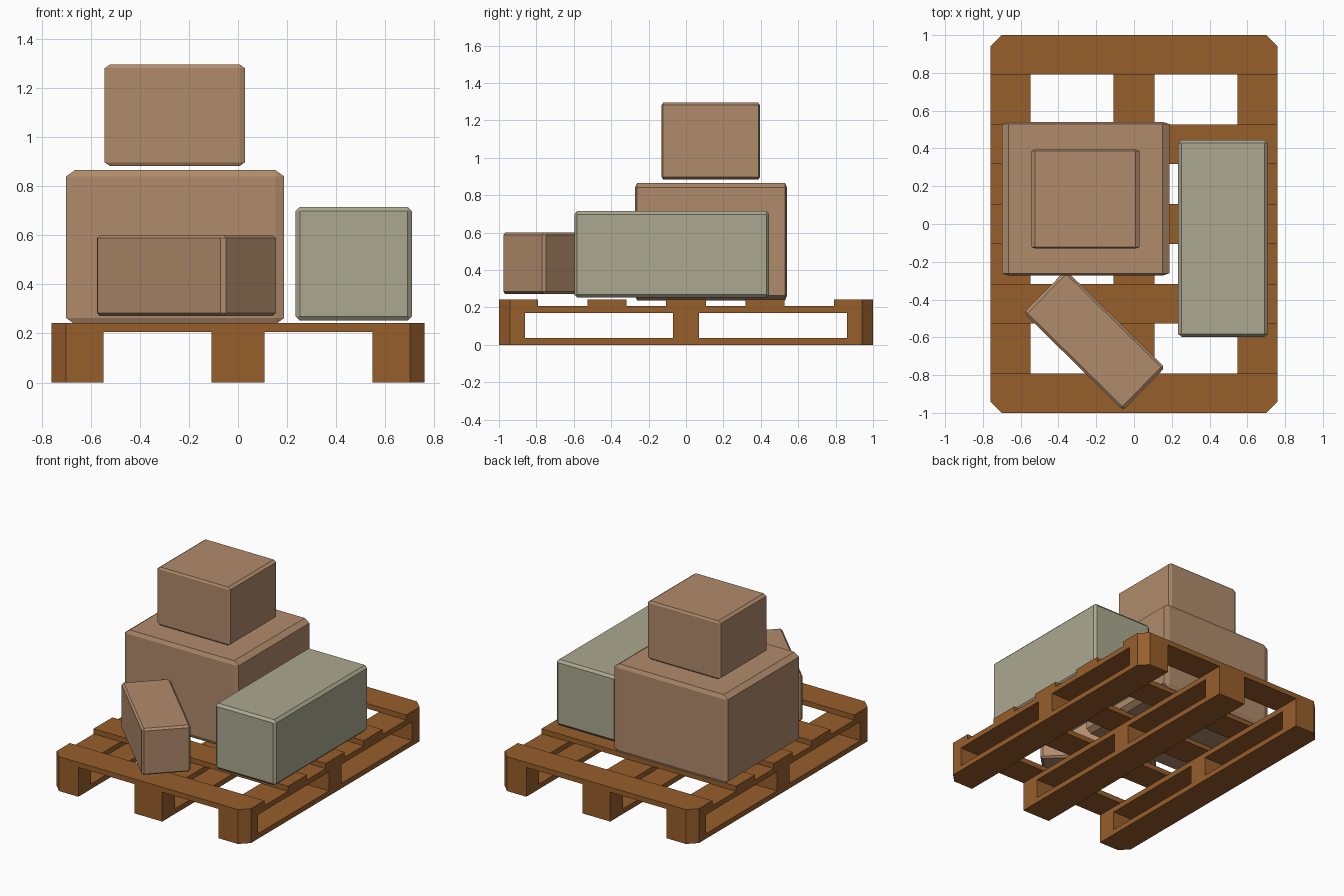
import bpy, bmesh, math
from itertools import product

if "Cube" in bpy.data.objects:
    bpy.data.objects.remove(bpy.data.objects["Cube"])

HX, HY, CUT = 0.76, 1.0, 0.06   # pallet half sizes and corner cut


def material(name, rgb):
    m = bpy.data.materials.new(name)
    m.diffuse_color = (*rgb, 1)
    m.use_nodes = True
    m.node_tree.nodes["Principled BSDF"].inputs["Base Color"].default_value = m.diffuse_color
    return m


wood = material("pallet_wood", (0.31, 0.112, 0.024))
card = material("cardboard", (0.434, 0.258, 0.147))
sage = material("sage_green", (0.41, 0.395, 0.278))


def finish(bm, name, mat):
    bmesh.ops.recalc_face_normals(bm, faces=bm.faces)
    mesh = bpy.data.meshes.new(name)
    bm.to_mesh(mesh)
    bm.free()
    mesh.materials.append(mat)
    ob = bpy.data.objects.new(name, mesh)
    bpy.context.collection.objects.link(ob)
    return ob


def plank(name, x0, x1, y0, y1, z0, z1):
    """Slab whose corners are cut where they meet the pallet's corners."""
    pts = []
    for x, y, along_x in ((x0, y0, False), (x1, y0, True), (x1, y1, False), (x0, y1, True)):
        if abs(abs(x) - HX) < 1e-4 and abs(abs(y) - HY) < 1e-4:
            a = (x - math.copysign(CUT, x), y)
            b = (x, y - math.copysign(CUT, y))
            pts += [a, b] if along_x else [b, a]
        else:
            pts.append((x, y))
    bm = bmesh.new()
    face = bm.faces.new([bm.verts.new((x, y, z0)) for x, y in pts])
    ext = bmesh.ops.extrude_face_region(bm, geom=[face], use_keep_orig=True)
    for v in ext["geom"]:
        if isinstance(v, bmesh.types.BMVert):
            v.co.z = z1
    finish(bm, name, wood)


def carton(name, lo, hi, cut, mat, angle=0):
    """Box with chamfered edges, a separate chamfer depth per axis."""
    half = [(b - a) / 2 for a, b in zip(lo, hi)]
    bm = bmesh.new()
    for signs in product((-1, 1), repeat=3):
        for axis in range(3):
            bm.verts.new([s * (h if i == axis else h - c)
                          for i, (s, h, c) in enumerate(zip(signs, half, cut))])
    bmesh.ops.convex_hull(bm, input=bm.verts)
    bmesh.ops.dissolve_limit(bm, angle_limit=0.01, verts=bm.verts, edges=bm.edges)
    ob = finish(bm, name, mat)
    ob.location = [(a + b) / 2 for a, b in zip(lo, hi)]
    ob.rotation_euler.z = math.radians(angle)


# Pallet: three runners of bottom board, blocks and stringer
for side, (x0, x1) in {"left": (-HX, -0.548), "middle": (-0.108, 0.108), "right": (0.548, HX)}.items():
    plank(f"{side}_bottom_board", x0, x1, -HY, HY, 0, 0.036)
    plank(f"{side}_stringer", x0, x1, -HY, HY, 0.17, 0.207)
    for place, y0, y1 in (("front", -HY, -0.86), ("centre", -0.07, 0.07), ("back", 0.86, HY)):
        plank(f"{side}_{place}_block", x0, x1, y0, y1, 0.036, 0.17)

# Pallet: five deck boards across
for i, (y0, y1) in enumerate(((-HY, -0.792), (-0.526, -0.317), (-0.106, 0.106),
                              (0.317, 0.526), (0.792, HY))):
    plank(f"deck_board_{i + 1}", -HX, HX, y0, y1, 0.207, 0.243)

# Cartons
carton("large_box", (-0.70, -0.273, 0.237), (0.188, 0.541, 0.866), (0.036, 0.012, 0.026), card)
carton("top_box", (-0.543, -0.13, 0.883), (0.028, 0.395, 1.295), (0.02, 0.008, 0.014), card)
carton("green_box", (0.234, -0.597, 0.252), (0.708, 0.445, 0.716), (0.018, 0.015, 0.018), sage)
carton("turned_box", (-0.578, -0.774, 0.272), (0.158, -0.456, 0.6), (0.016, 0.013, 0.012), card, -44.5)
